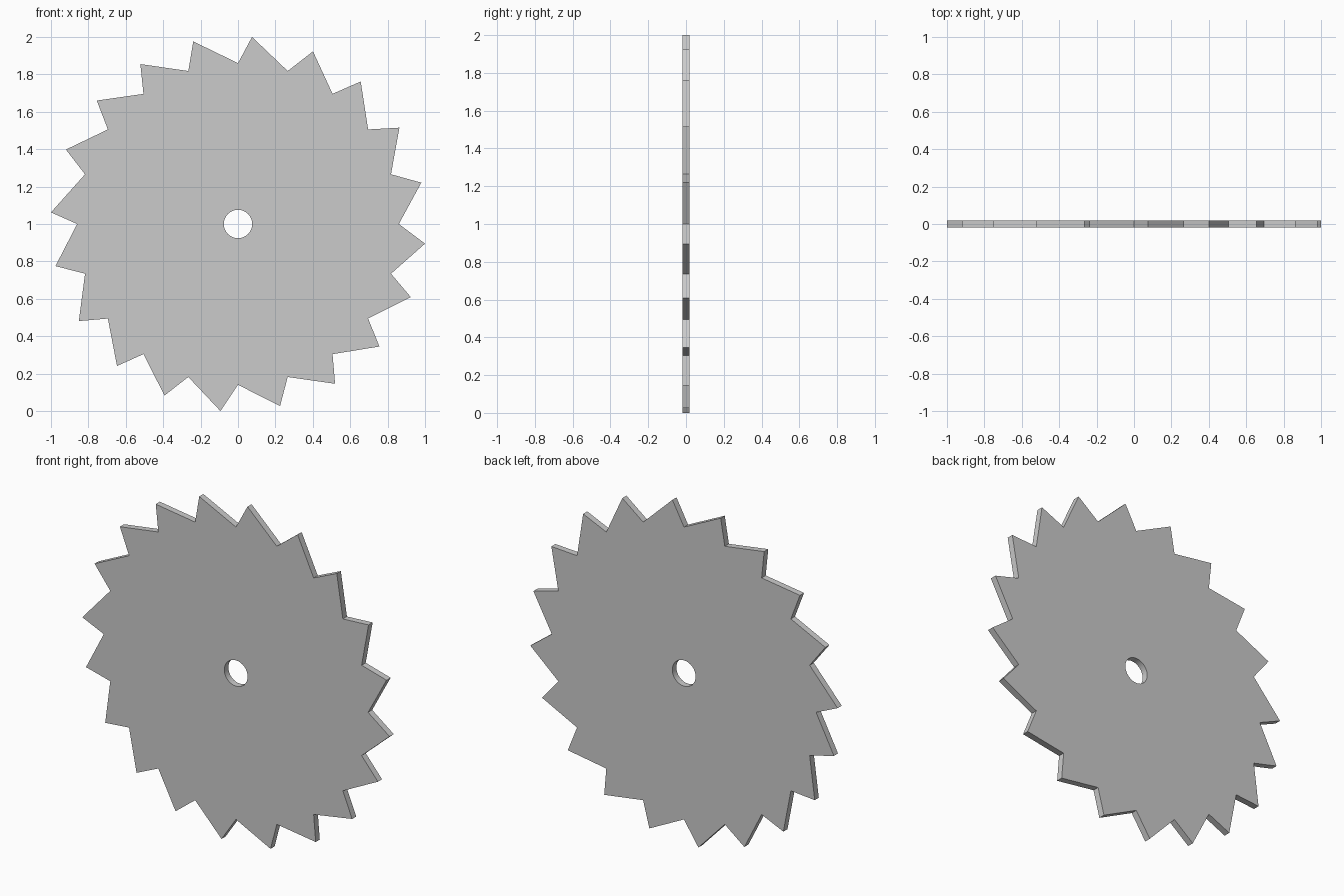
import bpy
from math import sin, cos, pi, radians

if "Cube" in bpy.data.objects:
    bpy.data.objects.remove(bpy.data.objects["Cube"])

CENTRE_Z = 1.0
THICKNESS = 0.038
GULLET_R = 0.86
BORE_R = 0.076

# Tooth tips (x, z), clockwise from the top; slightly uneven, hand-ground teeth
tips = [(0.075, 2.0), (0.401, 1.923), (0.656, 1.762), (0.863, 1.515),
        (0.98, 1.221), (1.0, 0.895), (0.924, 0.609), (0.756, 0.345),
        (0.519, 0.146), (0.225, 0.027), (-0.094, 0.0), (-0.393, 0.083),
        (-0.647, 0.241), (-0.851, 0.481), (-0.976, 0.775), (-1.0, 1.062),
        (-0.92, 1.398), (-0.755, 1.66), (-0.522, 1.855), (-0.239, 1.976)]


def add_outline(curve, points):
    spline = curve.splines.new('POLY')
    spline.points.add(len(points) - 1)
    for p, (x, y) in zip(spline.points, points):
        p.co = (x, y, 0, 1)
    spline.use_cyclic_u = True


def ring_point(radius, angle):
    return radius * sin(angle), CENTRE_Z + radius * cos(angle)


# Blade outline alternates between even gullets and the tooth tips
outline = []
for i, tip in enumerate(tips):
    outline += [ring_point(GULLET_R, i * 2 * pi / len(tips)), tip]

curve = bpy.data.curves.new("saw_blade", 'CURVE')
curve.dimensions = '2D'
curve.fill_mode = 'BOTH'
curve.extrude = THICKNESS / 2
add_outline(curve, outline)

# Round arbor hole
add_outline(curve, [ring_point(BORE_R, i * 2 * pi / 32) for i in range(32)])

# Stand the blade upright and turn it into a mesh
blade = bpy.data.objects.new("saw_blade", curve)
bpy.context.collection.objects.link(blade)
blade.rotation_euler.x = radians(90)
bpy.context.view_layer.objects.active = blade
blade.select_set(True)
bpy.ops.object.convert(target='MESH')
bpy.ops.object.transform_apply(location=False, rotation=True, scale=False)
bpy.ops.object.shade_smooth_by_angle(angle=radians(20))
